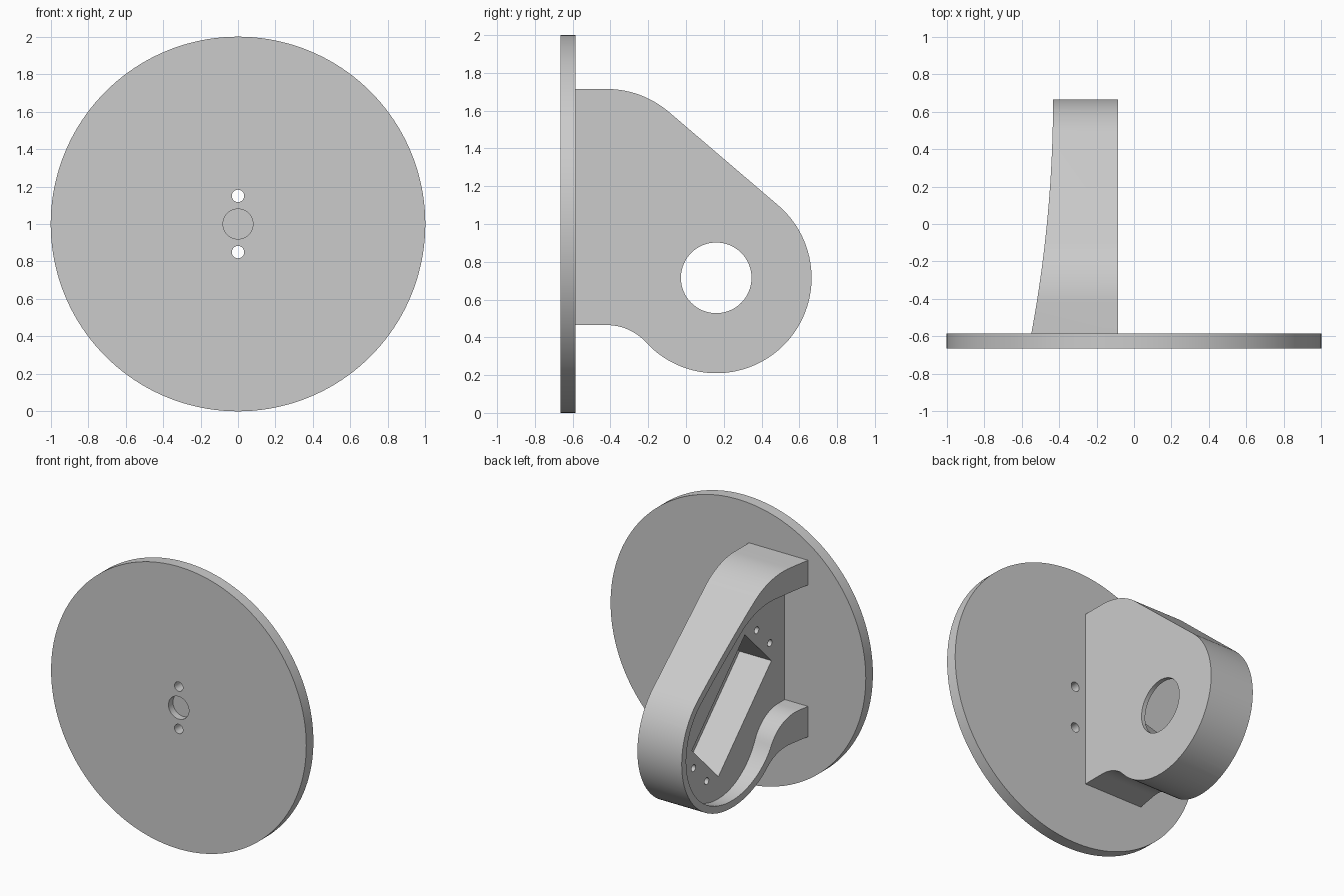
import bpy, bmesh
from math import sin, cos, radians, pi, atan2, hypot, sqrt
from mathutils import Vector

cube = bpy.data.objects.get("Cube")
if cube:
    bpy.data.objects.remove(cube)

grey = bpy.data.materials.new("plain_grey")
grey.use_nodes = True
colour = (0.6, 0.6, 0.6, 1)
grey.diffuse_color = colour
grey.node_tree.nodes["Principled BSDF"].inputs["Base Color"].default_value = colour


def prism(name, pts, lo, hi, axis):
    """Extrude a closed outline along one axis (outline uses the other two axes in order)."""
    def place(p, h):
        co = list(p)
        co.insert(axis, h)
        return co
    bm = bmesh.new()
    face = bm.faces.new([bm.verts.new(place(p, lo)) for p in pts])
    ext = bmesh.ops.extrude_face_region(bm, geom=[face])
    step = Vector(place((0, 0), hi - lo))
    bmesh.ops.translate(bm, vec=step, verts=[v for v in ext["geom"] if isinstance(v, bmesh.types.BMVert)])
    bmesh.ops.recalc_face_normals(bm, faces=bm.faces[:])
    me = bpy.data.meshes.new(name)
    bm.to_mesh(me)
    bm.free()
    me.materials.append(grey)
    ob = bpy.data.objects.new(name, me)
    bpy.context.collection.objects.link(ob)
    return ob


def arc(centre, r, a0, a1, n):
    return [(centre[0] + r * cos(a0 + (a1 - a0) * i / n),
             centre[1] + r * sin(a0 + (a1 - a0) * i / n)) for i in range(n + 1)]


def circle(centre, r, n):
    return arc(centre, r, 0, 2 * pi, n)[:-1]


def cut(ob, cutter):
    mod = ob.modifiers.new("cut", 'BOOLEAN')
    mod.operation, mod.solver, mod.object = 'DIFFERENCE', 'EXACT', cutter
    bpy.context.view_layer.objects.active = ob
    bpy.ops.object.modifier_apply(modifier=mod.name)
    bpy.data.objects.remove(cutter)


def finish(ob):
    bpy.ops.object.select_all(action='DESELECT')
    ob.select_set(True)
    bpy.context.view_layer.objects.active = ob
    bpy.ops.object.shade_smooth_by_angle(angle=radians(25))


HUB = (0.16, 0.715)          # axis of the round end, in y and z
SLOPE = radians(49.5)        # direction normal to the sloping upper edge
BACK = -0.584                # rear face of the disc


def outline(y_start, top, bottom, r_hub, r_top, r_neck):
    """Flat top, rounded shoulder, slope, round end, concave neck, flat bottom."""
    n = Vector((cos(SLOPE), sin(SLOPE)))
    reach = n.dot(Vector(HUB)) + r_hub - r_top
    shoulder_z = top - r_top
    shoulder = ((reach - n.y * shoulder_z) / n.x, shoulder_z)
    rise = HUB[1] - bottom + r_neck
    neck = (HUB[0] - sqrt((r_hub + r_neck) ** 2 - rise ** 2), bottom - r_neck)
    a = atan2(HUB[1] - neck[1], HUB[0] - neck[0])
    return ([(y_start, top)] + arc(shoulder, r_top, pi / 2, SLOPE, 14)
            + arc(HUB, r_hub, SLOPE, a - pi, 56)
            + arc(neck, r_neck, a, pi / 2, 14)[1:] + [(y_start, bottom)])


# Mounting disc with two through holes and a blind centre recess
disc = prism("mounting_disc", circle((0, 1), 1, 160), -0.664, BACK, 1)
for z in (0.85, 1.15):
    cut(disc, prism("bolt_cutter", circle((0, z), 0.033, 32), -0.8, -0.4, 1))
cut(disc, prism("recess_cutter", circle((0, 1), 0.08, 48), -0.8, -0.614, 1))
finish(disc)

# Bracket body
FLOOR = -0.365
bracket = prism("motor_bracket", outline(BACK, 1.715, 0.465, 0.505, 0.51, 0.282), -0.7, -0.085, 0)

# Curved open side
edge = [(-0.432 - 0.0736 * (y - 0.67) ** 2, y) for y in [-0.7 + 1.37 * i / 24 for i in range(25)]]
edge += [(-0.432, 0.9), (-1, 0.9), (-1, -0.7)]
cut(bracket, prism("side_cutter", edge, -0.5, 2.5, 2))

# Hollow inside the rim
cut(bracket, prism("hollow_cutter", outline(-0.8, 1.54, 0.68, 0.455, 0.51, 0.28), -0.9, FLOOR, 0))

# Tilted motor pocket, its four screw holes and the shaft opening
def tilted(u, v):
    k = sqrt(0.5)
    return (0.01 + k * (u + v), 0.863 + k * (v - u))


pocket = [tilted(u * 0.42, v * 0.21) for u, v in ((-1, -1), (1, -1), (1, 1), (-1, 1))]
cut(bracket, prism("pocket_cutter", pocket, -0.6, -0.115, 0))
for u in (-0.5, 0.5):
    for v in (-0.104, 0.104):
        cut(bracket, prism("screw_cutter", circle(tilted(u, v), 0.024, 24), -0.6, -0.16, 0))
cut(bracket, prism("shaft_cutter", circle(HUB, 0.187, 64), -0.2, 0.1, 0))
finish(bracket)
